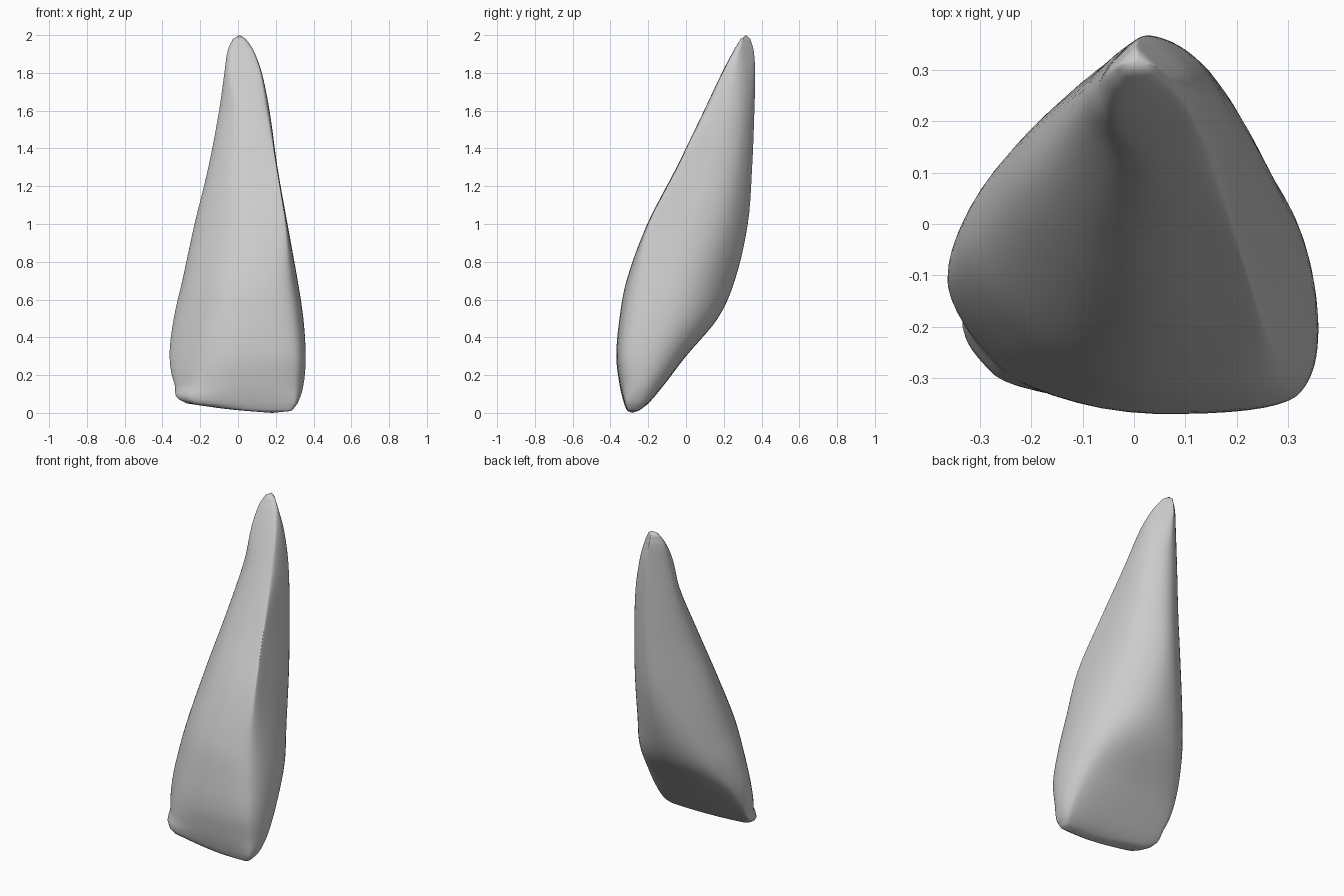
import bpy, bmesh
from mathutils import Vector

if "Cube" in bpy.data.objects:
    bpy.data.objects.remove(bpy.data.objects["Cube"])

# Each level: z, then limits of x min, x max, y min, y max,
# x+y max, x+y min, y-x max, x-y max (an eight-sided cross-section)
LEVELS = [
    (.01, .05, .28, -.31, -.255, .01, -.24, -.32, .58),
    (.05, -.27, .315, -.328, -.20, .08, -.53, .05, .62),
    (.15, -.335, .347, -.352, -.115, .16, -.54, .20, .635),
    (.30, -.362, .358, -.369, .0, .245, -.515, .297, .65),
    (.50, -.34, .346, -.352, .168, .34, -.46, .365, .61),
    (.70, -.295, .316, -.315, .258, .375, -.39, .383, .55),
    (1.0, -.23, .262, -.205, .327, .42, -.235, .38, .445),
    (1.3, -.157, .209, -.05, .35, .44, -.07, .37, .25),
    (1.6, -.10, .167, .095, .362, .44, .09, .366, .045),
    (1.8, -.072, .126, .19, .366, .41, .155, .36, -.08),
    (1.92, -.054, .082, .253, .358, .37, .222, .355, -.185),
    (1.98, -.027, .042, .29, .34, .348, .278, .34, -.262),
]
STEPS = 5


def slope(i, k):
    a, b = LEVELS[max(i - 1, 0)], LEVELS[min(i + 1, len(LEVELS) - 1)]
    return (b[k] - a[k]) / (b[0] - a[0])


def blend(i, t):
    """Smooth interpolation between level i and i + 1."""
    a, b = LEVELS[i], LEVELS[i + 1]
    h = b[0] - a[0]
    row = [a[0] + h * t]
    for k in range(1, 9):
        if i == 0:
            row.append(a[k] + (b[k] - a[k]) * t ** .8)
            continue
        row.append((2*t**3 - 3*t**2 + 1) * a[k] + (t**3 - 2*t**2 + t) * h * slope(i, k)
                   + (3*t**2 - 2*t**3) * b[k] + (t**3 - t**2) * h * slope(i + 1, k))
    return row


def section(row):
    """Octagon from its limits, rounded by corner cutting."""
    z, x0, x1, y0, y1, ne, sw, nw, se = row
    pts = [(x1, x1 - se), (x1, ne - x1), (ne - y1, y1), (y1 - nw, y1),
           (x0, nw + x0), (x0, sw - x0), (sw - y0, y0), (se + y0, y0)]
    pts = [Vector((x, y, z)) for x, y in pts]
    for _ in range(3):
        pts = [p.lerp(q, f) for p, q in zip(pts, pts[1:] + pts[:1]) for f in (.25, .75)]
    return pts


# Loft the sections into one closed, leaning spike
bm = bmesh.new()
rows = [blend(i, s / STEPS) for i in range(len(LEVELS) - 1) for s in range(STEPS)]
rows.append(LEVELS[-1])
rings = [[bm.verts.new(p) for p in section(r)] for r in rows]
n = len(rings[0])
for a, b in zip(rings, rings[1:]):
    for j in range(n):
        k = (j + 1) % n
        bm.faces.new((a[j], a[k], b[k], b[j]))

# Close the foot and the tip
foot = bm.verts.new((.18, -.285, 0))
tip = bm.verts.new((.008, .318, 2))
for j in range(n):
    k = (j + 1) % n
    bm.faces.new((foot, rings[0][k], rings[0][j]))
    bm.faces.new((tip, rings[-1][j], rings[-1][k]))
bmesh.ops.recalc_face_normals(bm, faces=bm.faces)
for f in bm.faces:
    f.smooth = True

mesh = bpy.data.meshes.new("spike")
bm.to_mesh(mesh)
bm.free()
bpy.context.collection.objects.link(bpy.data.objects.new("spike", mesh))
